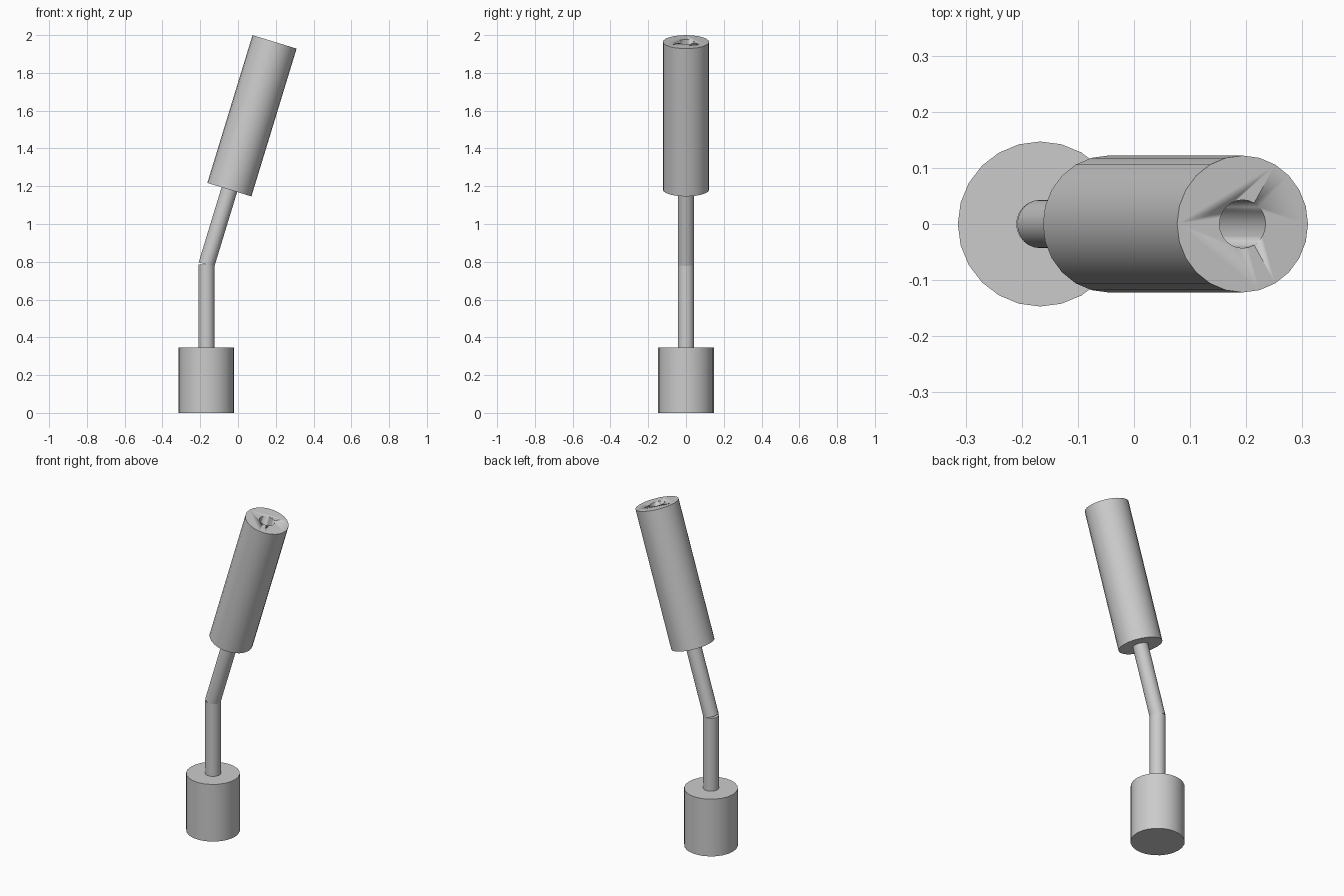
import bpy
import math
from mathutils import Vector

cube = bpy.data.objects.get("Cube")
if cube:
    bpy.data.objects.remove(cube, do_unlink=True)

SIDES = 24
TILT = math.radians(17)
FOOT_X = -0.167
ROD_R = 0.043
JOINT = Vector((FOOT_X, 0, 0.785))
AXIS = Vector((math.sin(TILT), 0, math.cos(TILT)))

grey = bpy.data.materials.new("plain grey")
grey.use_nodes = True
colour = (0.6, 0.6, 0.6, 1)
grey.diffuse_color = colour
grey.node_tree.nodes["Principled BSDF"].inputs["Base Color"].default_value = colour


def cylinder(name, start, axis, length, radius):
    """Capped cylinder running from start along axis."""
    bpy.ops.mesh.primitive_cylinder_add(
        vertices=SIDES, radius=radius, depth=length,
        location=start + axis * length / 2,
        rotation=(0, math.atan2(axis.x, axis.z), 0))
    obj = bpy.context.object
    obj.name = name
    obj.data.materials.append(grey)
    bpy.ops.object.shade_smooth_by_angle(angle=math.radians(30))
    return obj


up = Vector((0, 0, 1))

# Upright base and stem
cylinder("base", Vector((FOOT_X, 0, 0)), up, 0.345, 0.147)
cylinder("lower_rod", Vector((FOOT_X, 0, 0.3)), up, JOINT.z - 0.3, ROD_R)

# Leaning rod, ending inside the sleeve
cylinder("upper_rod", JOINT, AXIS, 0.46, ROD_R)

# Leaning sleeve with a bore down its length
sleeve = cylinder("sleeve", JOINT + AXIS * 0.415, AXIS, 0.818, 0.122)
bore = cylinder("bore_cutter", JOINT + AXIS * 0.44, AXIS, 0.9, ROD_R)
bore.hide_render = True
bore.hide_set(True)
cut = sleeve.modifiers.new("bore", 'BOOLEAN')
cut.operation = 'DIFFERENCE'
cut.solver = 'EXACT'
cut.object = bore
